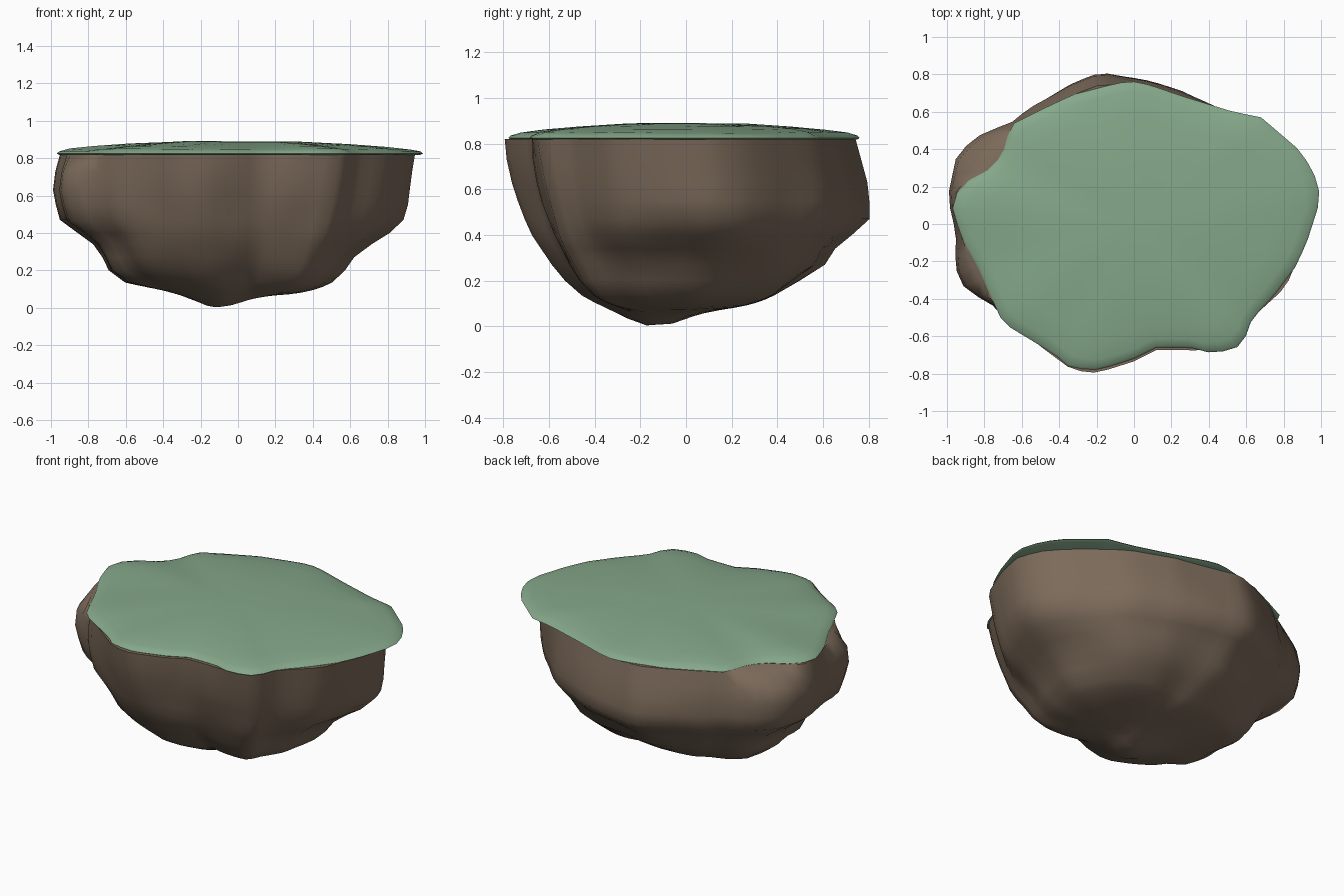
import bpy, bmesh, math
from mathutils import Vector, noise

if "Cube" in bpy.data.objects:
    bpy.data.objects.remove(bpy.data.objects["Cube"])

SEG = 72
TAU = 2 * math.pi

# Plan outlines read from above (x, y), counter-clockwise
GRASS = [(1.0, .14), (.96, .28), (.89, .39), (.68, .57), (.53, .60), (.27, .68), (.08, .745),
         (-.02, .765), (-.10, .75), (-.33, .69), (-.50, .61), (-.66, .53), (-.70, .38),
         (-.76, .30), (-.89, .23), (-.98, .13), (-.96, .04), (-.91, -.10), (-.83, -.24),
         (-.77, -.38), (-.70, -.53), (-.42, -.70), (-.34, -.77), (-.19, -.78), (0, -.72),
         (.12, -.66), (.30, -.66), (.43, -.695), (.58, -.65), (.63, -.51), (.75, -.38),
         (.87, -.22), (.93, -.08)]
ROCK = [(.96, .10), (.89, .26), (.78, .38), (.63, .52), (.53, .60), (.27, .72), (0, .78),
        (-.18, .82), (-.33, .76), (-.57, .63), (-.66, .55), (-.82, .48), (-.95, .38),
        (-1, .14), (-.95, -.06), (-.96, -.23), (-.91, -.35), (-.75, -.45), (-.70, -.53),
        (-.34, -.78), (-.19, -.81), (-.02, -.75), (.13, -.68), (.27, -.69), (.43, -.67),
        (.57, -.65), (.63, -.51), (.82, -.34), (.92, -.10)]

# Rock side profile: height, reach to east, north, west, south
PROFILE = [(.82, .95, .74, .96, .81), (.73, .935, .765, .985, .79), (.63, .92, .79, 1.0, .765),
           (.55, .905, .80, .985, .74), (.47, .88, .81, .96, .71), (.40, .81, .74, .85, .68),
           (.34, .72, .66, .77, .64), (.27, .62, .60, .73, .59), (.20, .57, .48, .70, .53),
           (.135, .49, .38, .61, .46)]
REACH = (.96, .81, 1.0, .81)


def material(name, rgb):
    m = bpy.data.materials.new(name)
    m.diffuse_color = (*rgb, 1)
    m.use_nodes = True
    m.node_tree.nodes["Principled BSDF"].inputs["Base Color"].default_value = m.diffuse_color
    return m


def radius(outline, a):
    """Distance from the centre to the outline in direction a."""
    d = Vector((math.cos(a), math.sin(a)))
    for i, p in enumerate(outline):
        p, q = Vector(p), Vector(outline[(i + 1) % len(outline)])
        e = q - p
        den = d.x * e.y - d.y * e.x
        if abs(den) < 1e-9:
            continue
        r = (p.x * e.y - p.y * e.x) / den
        t = (p.x * d.y - p.y * d.x) / den
        if r > 0 and -1e-6 <= t <= 1 + 1e-6:
            return r
    return .8


def underside(x, y):
    """Height of the shallow rock underside, with one lowest knob."""
    knob = math.exp(-((x + .11) ** 2 + (y + .14) ** 2) / .03)
    return .066 + .06 * max(0, -x - .1) + .05 * max(0, y) - .068 * knob


def loft(name, rings, start, end, mat, angle):
    """Skin a stack of rings and close both ends with a centre point."""
    bm = bmesh.new()
    loops = [[bm.verts.new(c) for c in ring] for ring in rings]
    for lo, hi in zip(loops, loops[1:]):
        for i in range(SEG):
            j = (i + 1) % SEG
            bm.faces.new((lo[i], lo[j], hi[j], hi[i]))
    for loop, c in ((loops[0], start), (loops[-1], end)):
        v = bm.verts.new(c)
        for i in range(SEG):
            bm.faces.new((loop[i], loop[(i + 1) % SEG], v))
    bmesh.ops.recalc_face_normals(bm, faces=bm.faces)
    me = bpy.data.meshes.new(name)
    bm.to_mesh(me)
    bm.free()
    me.materials.append(mat)
    ob = bpy.data.objects.new(name, me)
    bpy.context.collection.objects.link(ob)
    bpy.ops.object.select_all(action='DESELECT')
    ob.select_set(True)
    bpy.context.view_layer.objects.active = ob
    bpy.ops.object.shade_smooth_by_angle(angle=math.radians(angle))
    return ob


angles = [TAU * i / SEG for i in range(SEG)]
grass_r = [radius(GRASS, a) for a in angles]
rock_r = [radius(ROCK, a) for a in angles]

# Rock body: outline scaled by the side profiles, lumpy towards the base
rings = []
for z, *ext in PROFILE:
    ring = []
    for a, g, r in zip(angles, grass_r, rock_r):
        c, s = math.cos(a), math.sin(a)
        fx = ext[0] / REACH[0] if c > 0 else ext[2] / REACH[2]
        fy = ext[1] / REACH[1] if s > 0 else ext[3] / REACH[3]
        rr = r * (fx * c * c + fy * s * s)
        low = min(1, max(0, (.72 - z) / .35))
        rr += low * .035 * noise.noise(Vector((c * rr * 3.2, s * rr * 3.2, z * 3.5 + 4)))
        # fuller corners near the base
        corner = .02 if c < 0 < s else .07 if s > 0 else .05
        rr += corner * math.sin(2 * a) ** 2 * min(1, max(0, (.45 - z) / .15))
        if z > .8:
            rr = min(rr, g * 1.02)
        ring.append((rr * c, rr * s, z))
    rings.append(ring)

# Rock underside, curving smoothly into the walls
base = rings[-1]
for f in (.9, .8, .68, .55, .4, .2):
    ring = []
    for x, y, z in base:
        u = underside(x * f, y * f)
        ring.append((x * f, y * f, u + (z - u) * f ** 4))
    rings.append(ring)
loft("rock_base", rings, (0, 0, .82), (0, 0, underside(0, 0)),
     material("rock brown", (.2, .145, .102)), 60)

# Grass cap: thin overhanging sheet with a gentle dome
rings = []
for f, z in ((.985, .818), (1, .825), (.985, .836), (.93, .848), (.8, .862), (.6, .876), (.35, .888)):
    ring = []
    for a, g in zip(angles, grass_r):
        x, y = f * g * math.cos(a), f * g * math.sin(a)
        bump = .008 * noise.noise(Vector((x * 3, y * 3, 1))) if f < .95 else 0
        ring.append((x, y, z + bump))
    rings.append(ring)
loft("grass_top", rings, (0, 0, .818), (0, 0, .89), material("grass green", (.235, .39, .255)), 60)
